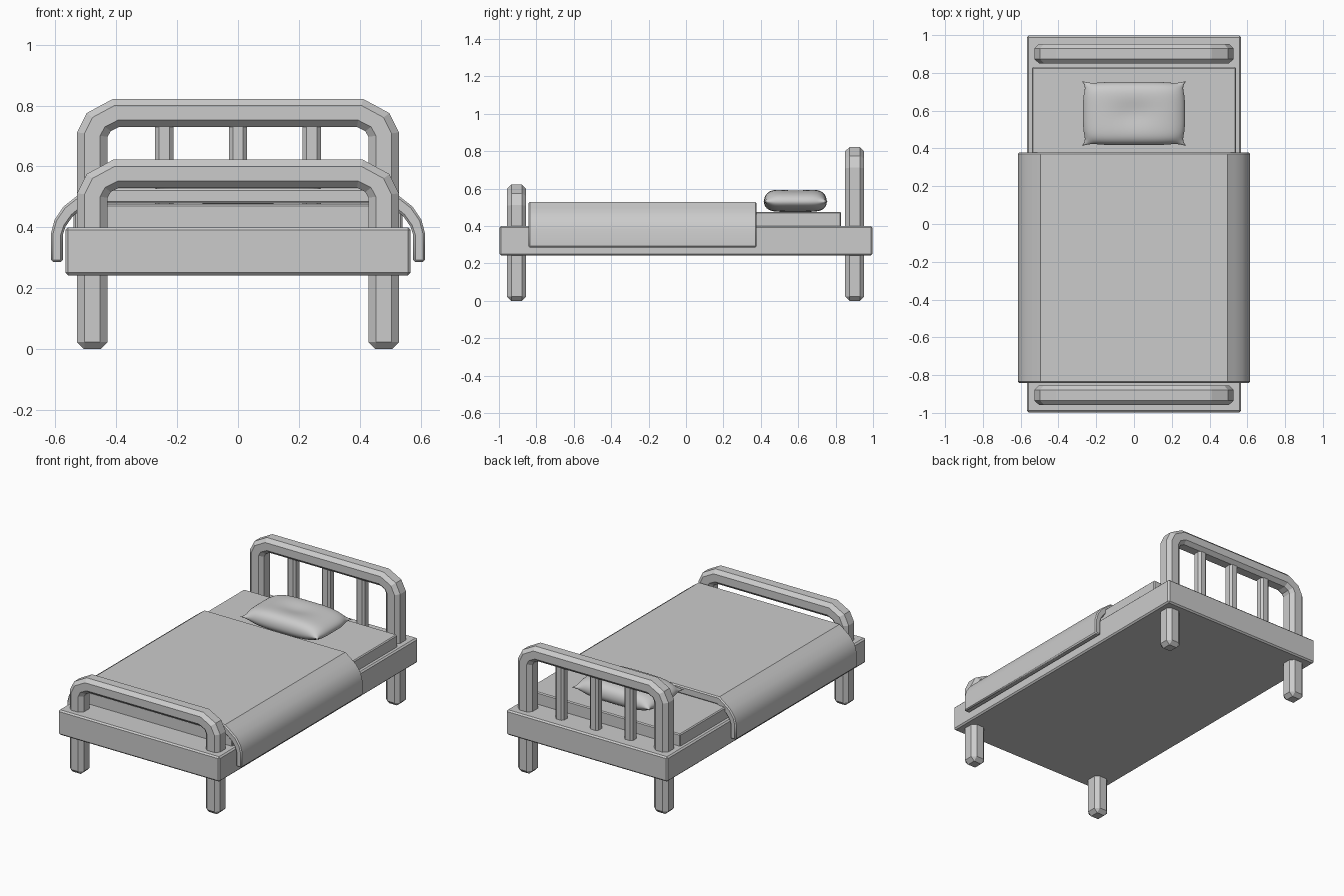
import bpy, bmesh, math

if "Cube" in bpy.data.objects:
    bpy.data.objects.remove(bpy.data.objects["Cube"])


def finish(bm, name, bevel=0.0, segments=1, limit=50):
    bmesh.ops.recalc_face_normals(bm, faces=bm.faces)
    me = bpy.data.meshes.new(name)
    bm.to_mesh(me)
    bm.free()
    ob = bpy.data.objects.new(name, me)
    bpy.context.collection.objects.link(ob)
    if bevel:
        m = ob.modifiers.new("bevel", 'BEVEL')
        m.width = bevel
        m.segments = segments
        m.limit_method = 'ANGLE'
        m.angle_limit = math.radians(limit)
    return ob


def smooth(ob, angle):
    bpy.ops.object.select_all(action='DESELECT')
    ob.select_set(True)
    bpy.context.view_layer.objects.active = ob
    bpy.ops.object.shade_smooth_by_angle(angle=math.radians(angle))


def box(name, lo, hi, bevel):
    bm = bmesh.new()
    bmesh.ops.create_cube(bm, size=1)
    for v in bm.verts:
        v.co = [(a + b) / 2 + c * (b - a) for a, b, c in zip(lo, hi, v.co)]
    return finish(bm, name, bevel)


def arch(name, outer, inner, y0, y1, bevel):
    """Bent bar: right-half outer and inner outlines (x, z), mirrored, with depth y0..y1."""
    def full(half):
        return [(-x, z) for x, z in reversed(half)] + half
    bm = bmesh.new()
    rings = [[bm.verts.new(p) for p in ((ox, y0, oz), (ox, y1, oz), (ix, y1, iz), (ix, y0, iz))]
             for (ox, oz), (ix, iz) in zip(full(outer), full(inner))]
    for a, b in zip(rings, rings[1:]):
        for k in range(4):
            j = (k + 1) % 4
            bm.faces.new((a[k], a[j], b[j], b[k]))
    bm.faces.new(rings[0])
    bm.faces.new(rings[-1])
    return finish(bm, name, bevel)


# Bed base and mattress
box("bed_frame", (-0.567, -0.997, 0.242), (0.567, 0.997, 0.40), 0.009)
box("mattress", (-0.54, -0.83, 0.36), (0.54, 0.83, 0.476), 0.006)

# Headboard and footboard: arched rails that run down into the legs
for name, y, top in (("headboard", 0.902, 0.822), ("footboard", -0.906, 0.622)):
    outer = [(0.41, top), (0.497, top - 0.047), (0.528, top - 0.11), (0.528, 0)]
    inner = [(0.39, top - 0.092), (0.418, top - 0.106), (0.428, top - 0.125), (0.428, 0)]
    arch(name, outer, inner, y - 0.051, y + 0.051, 0.023)

# Headboard slats
for i, x in enumerate((-0.242, 0, 0.242)):
    box(f"headboard_slat_{i + 1}", (x - 0.03, 0.872, 0.38), (x + 0.03, 0.932, 0.76), 0.013)

# Blanket draped over both sides
outer = [(0.495, 0.528), (0.535, 0.498), (0.573, 0.468), (0.602, 0.425), (0.614, 0.38), (0.614, 0.286)]
inner = [(0.48, 0.478), (0.512, 0.462), (0.542, 0.437), (0.566, 0.403), (0.575, 0.376), (0.575, 0.286)]
smooth(arch("blanket", outer, inner, -0.842, 0.378, 0.007), 35)

# Pillow: two puffed sheets joined at the rim, with pinched corners and a dimple
bm = bmesh.new()
n = 28
for side in (1, -1):
    g = []
    for i in range(n + 1):
        row = []
        for j in range(n + 1):
            u = math.sin(math.pi * (i / n - 0.5))
            v = math.sin(math.pi * (j / n - 0.5))
            puff = (max(0, 1 - abs(u) ** 3.5) * max(0, 1 - v ** 6)) ** 0.5
            ear = 0.11 * abs(u * v) ** 14
            x = 0.27 * u * (1 - 0.09 * v ** 4 + ear)
            y = 0.585 + 0.168 * v * (1 - 0.09 * u ** 4 + ear)
            dimple = 0.2 * math.exp(-(u * u + v * v) / 0.16) if side > 0 else 0
            z = 0.53 + side * (0.066 if side > 0 else 0.054) * puff * (1 - dimple)
            row.append(bm.verts.new((x, y, z)))
        g.append(row)
    for i in range(n):
        for j in range(n):
            bm.faces.new((g[i][j], g[i + 1][j], g[i + 1][j + 1], g[i][j + 1]))
bmesh.ops.remove_doubles(bm, verts=bm.verts, dist=1e-5)
smooth(finish(bm, "pillow"), 80)
